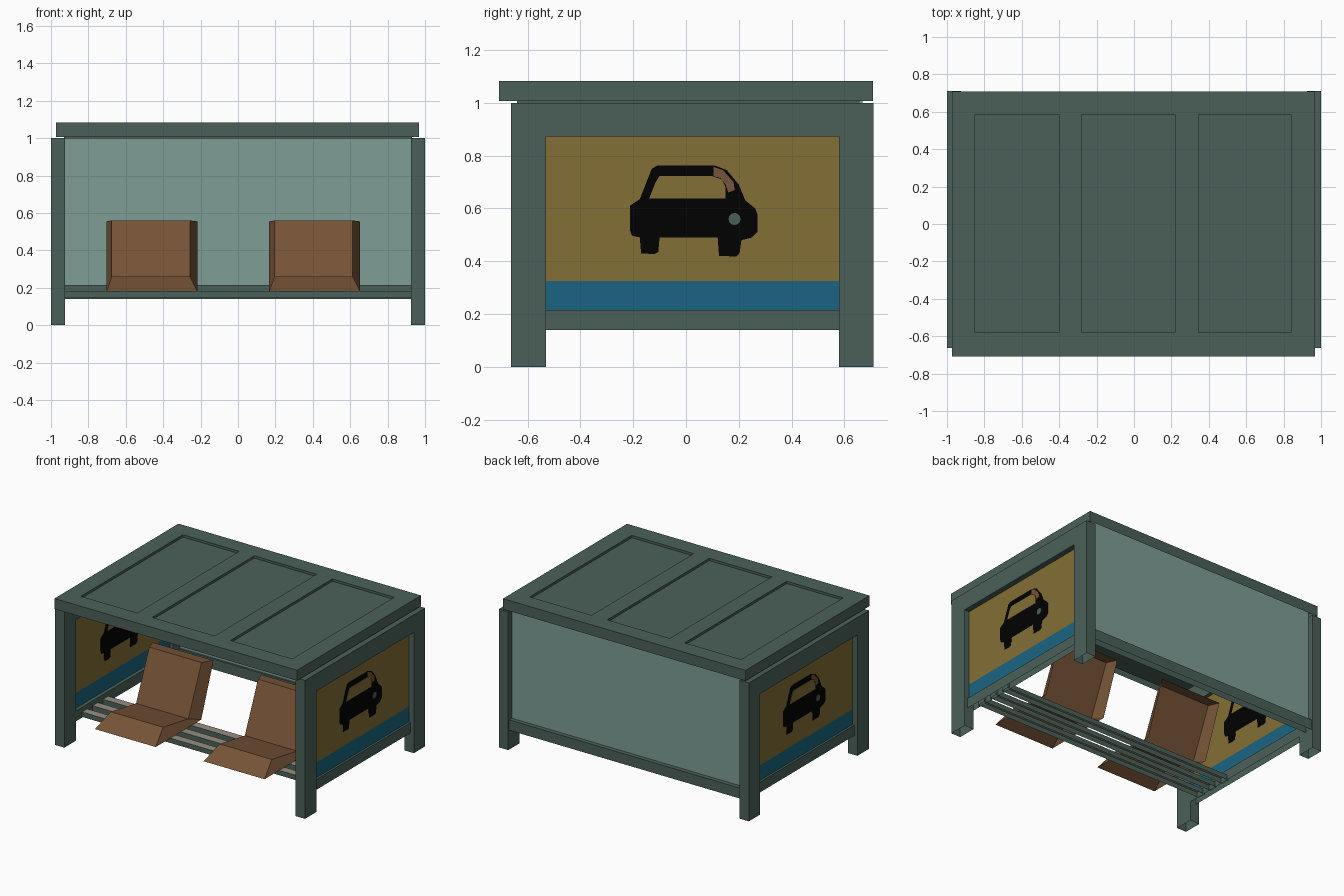
import bpy, bmesh, math

if "Cube" in bpy.data.objects:
    bpy.data.objects.remove(bpy.data.objects["Cube"])


def material(name, rgb):
    m = bpy.data.materials.new(name)
    lin = [((c / 255 + 0.055) / 1.055) ** 2.4 if c > 10 else c / 255 / 12.92 for c in rgb]
    m.diffuse_color = (*lin, 1)
    m.use_nodes = True
    m.node_tree.nodes["Principled BSDF"].inputs["Base Color"].default_value = m.diffuse_color
    return m


FRAME = material("dark green metal", (75, 96, 89))
GLASS = material("pale green glass", (126, 157, 149))
MUSTARD = material("mustard poster", (132, 110, 53))
BLUE = material("blue stripe", (26, 101, 130))
BLACK = material("black print", (1, 1, 1))
BROWN = material("brown plastic", (118, 83, 55))
BEIGE = material("beige slat top", (150, 142, 130))


def finish(name, bm, *mats):
    me = bpy.data.meshes.new(name)
    bm.to_mesh(me)
    bm.free()
    for m in mats:
        me.materials.append(m)
    ob = bpy.data.objects.new(name, me)
    bpy.context.collection.objects.link(ob)
    return ob


def boxes(name, mat, *spans, open_bottom=False, top_mat=None):
    """Each span is (x0, x1, y0, y1, z0, z1)."""
    bm = bmesh.new()
    for x0, x1, y0, y1, z0, z1 in spans:
        v = bmesh.ops.create_cube(bm, size=1)["verts"]
        bmesh.ops.scale(bm, vec=(x1 - x0, y1 - y0, z1 - z0), verts=v)
        bmesh.ops.translate(bm, vec=((x0 + x1) / 2, (y0 + y1) / 2, (z0 + z1) / 2), verts=v)
    bmesh.ops.recalc_face_normals(bm, faces=bm.faces)
    if open_bottom:
        bmesh.ops.delete(bm, geom=[f for f in bm.faces if f.normal.z < -0.9], context="FACES")
    if top_mat:
        for f in bm.faces:
            f.material_index = int(f.normal.z > 0.9)
        return finish(name, bm, mat, top_mat)
    return finish(name, bm, mat)


def plate(name, mat, pts, x, half):
    """Thin flat shape in the y-z plane."""
    bm = bmesh.new()
    f = bm.faces.new([bm.verts.new((x - half, y, z)) for y, z in pts])
    r = bmesh.ops.extrude_face_region(bm, geom=[f])
    bmesh.ops.translate(bm, vec=(2 * half, 0, 0),
                        verts=[g for g in r["geom"] if isinstance(g, bmesh.types.BMVert)])
    bmesh.ops.recalc_face_normals(bm, faces=bm.faces)
    return finish(name, bm, mat)


# Poster shapes as seen from the right side (y, z)
CAR = [(-.213, .61), (-.175, .635), (-.13, .75), (-.11, .762), (.11, .762), (.155, .745),
       (.20, .69), (.225, .63), (.262, .60), (.27, .58), (.27, .51), (.25, .49), (.21, .48),
       (.203, .43), (.19, .418), (.125, .42), (.12, .49), (-.10, .49), (-.105, .435),
       (-.12, .427), (-.17, .43), (-.175, .49), (-.205, .497), (-.213, .52)]
WINDOW = [(-.14, .637), (-.115, .70), (-.10, .722), (.10, .722), (.135, .71), (.15, .68), (.15, .637)]
ARC = [(.105, .757), (.14, .745), (.18, .70), (.185, .67), (.16, .66), (.15, .69), (.13, .715), (.105, .722)]
LAMP = [(.184 + .023 * math.cos(a * math.pi / 6), .56 + .023 * math.sin(a * math.pi / 6)) for a in range(12)]

FY0, FY1, BY0, BY1 = -.663, -.53, .58, .71

for s, side in ((1, "right"), (-1, "left")):
    def span(a, b, *rest):
        return (min(s * a, s * b), max(s * a, s * b), *rest)

    # posts and side rails
    boxes(side + "_front_post", FRAME, span(.925, 1, FY0, FY1, 0, 1), open_bottom=True)
    boxes(side + "_back_post", FRAME, span(.925, 1, BY0, BY1, 0, 1), open_bottom=True)
    boxes(side + "_top_beam", FRAME, span(.925, 1, FY1, BY0, .873, 1))
    boxes(side + "_bottom_rail", FRAME, span(.925, .975, FY1, BY0, .14, .215), open_bottom=True)
    # poster board with stripe
    boxes(side + "_poster", MUSTARD, span(.95, .96, FY1, BY0, .326, .873))
    boxes(side + "_poster_stripe", BLUE, span(.95, .96, FY1, BY0, .215, .326))
    # the car reads the same way round on both faces of each board
    for d, face in ((1, "east"), (-1, "west")):
        for name, mat, shape, half in (("car", BLACK, CAR, .002), ("car_window", MUSTARD, WINDOW, .004),
                                       ("car_pillar", BROWN, ARC, .004), ("car_lamp", FRAME, LAMP, .004)):
            pts = shape if d > 0 else [(.05 - y, z) for y, z in shape]
            plate(f"{side}_poster_{face}_{name}", mat, pts, s * .955 + d * .005, half)

# back wall
boxes("back_glass", GLASS, (-.925, .925, .658, .668, .21, 1.06))
boxes("back_bottom_rail", FRAME, (-.925, .925, .645, .70, .14, .215), open_bottom=True)

# roof: slab, raised border around three sunken panels, and ceiling plate
X0, X1, Y0, Y1 = -.972, .968, -.708, .708
boxes("roof_slab", FRAME, (X0, X1, Y0, Y1, 1.007, 1.066), open_bottom=True)
boxes("roof_border", FRAME,
      (X0, X1, Y0, -.58, 1.066, 1.083), (X0, X1, .585, Y1, 1.066, 1.083),
      *[(a, b, -.58, .585, 1.066, 1.083) for a, b in ((X0, -.85), (-.40, -.28), (.22, .345), (.84, X1))])
boxes("ceiling", FRAME, (-.93, .93, -.64, .657, .998, 1.007))

# bench slats
boxes("bench_slats", FRAME, *[(-.94, .94, y - .03, y + .03, .145, .18) for y in (-.43, -.31, -.19)],
      open_bottom=True, top_mat=BEIGE)


# seats: hollow shells, a wide outer rim lofted to a narrower sitting surface
def seat(name, cx):
    bm = bmesh.new()
    rim = [(-.63, .181), (-.11, .181), (.03, .555)]
    top = [(-.49, .26), (-.20, .21), (-.05, .56)]

    def row(x, prof):
        return [bm.verts.new((cx + x, y, z)) for y, z in prof]
    rl, rr, tl, tr = row(-.243, rim), row(.243, rim), row(-.215, top), row(.203, top)
    for i in (0, 1):
        for a, b in ((rl, rr), (tl, tr), (rl, tl), (rr, tr)):
            bm.faces.new((a[i], a[i + 1], b[i + 1], b[i]))
    for i in (0, 2):
        bm.faces.new((rl[i], rr[i], tr[i], tl[i]))
    bmesh.ops.recalc_face_normals(bm, faces=bm.faces)
    rims = set(rl + rr)
    bmesh.ops.delete(bm, geom=[f for f in bm.faces if set(f.verts) <= rims], context="FACES_ONLY")
    return finish(name, bm, BROWN)


seat("left_seat", -.46)
seat("right_seat", .41)
